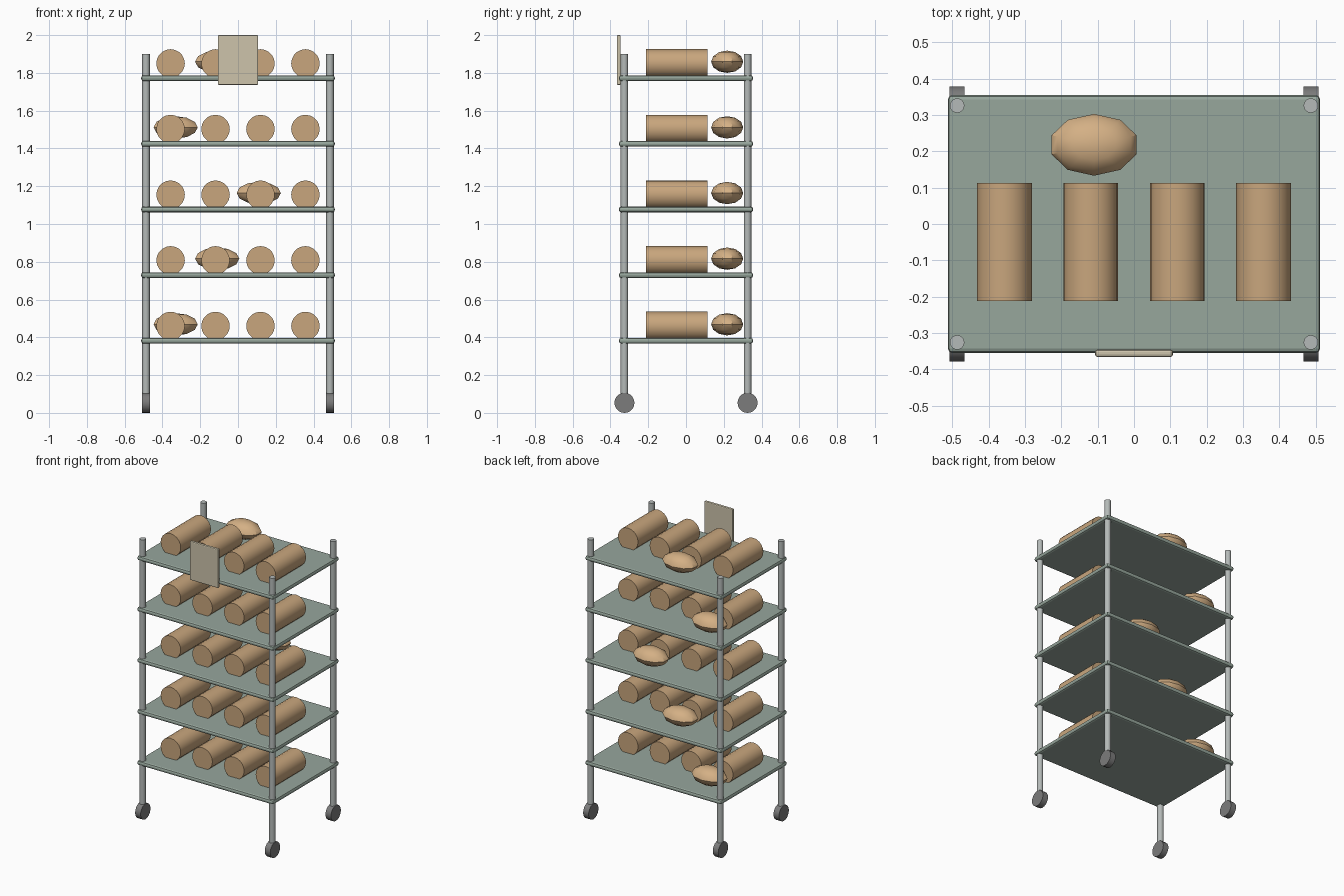
import bpy, math

if "Cube" in bpy.data.objects:
    bpy.data.objects.remove(bpy.data.objects["Cube"])


def material(name, r, g, b):
    m = bpy.data.materials.new(name)
    m.diffuse_color = (r, g, b, 1)
    m.use_nodes = True
    m.node_tree.nodes["Principled BSDF"].inputs["Base Color"].default_value = m.diffuse_color
    return m


STEEL = material("brushed steel", 0.46, 0.49, 0.48)
SHELF = material("grey green shelf", 0.31, 0.385, 0.335)
LOAF = material("loaf crust", 0.58, 0.38, 0.205)
BUN = material("round loaf crust", 0.66, 0.435, 0.235)
RUBBER = material("caster rubber", 0.20, 0.20, 0.20)
CARD = material("sign card", 0.61, 0.55, 0.41)


def finish(name, mat, smooth=True):
    o = bpy.context.object
    o.name = name
    o.data.materials.append(mat)
    if smooth:
        bpy.ops.object.shade_smooth_by_angle(angle=math.radians(40))
    return o


def cylinder(name, mat, loc, radius, length, rot=(0, 0, 0), sides=20):
    bpy.ops.mesh.primitive_cylinder_add(vertices=sides, radius=radius, depth=length,
                                        location=loc, rotation=rot)
    return finish(name, mat)


def rounded_box(name, mat, loc, size, bevel):
    bpy.ops.mesh.primitive_cube_add(size=1, location=loc)
    o = bpy.context.object
    o.scale = size
    bpy.ops.object.transform_apply(location=False, rotation=False, scale=True)
    finish(name, mat, False)
    b = o.modifiers.new("rounded edges", 'BEVEL')
    b.width = bevel
    b.segments = 2


# Corner posts with a caster under each
for sx in (-1, 1):
    for sy in (-1, 1):
        x, y = sx * 0.487, sy * 0.326
        cylinder("post", STEEL, (x, y, 0.995), 0.02, 1.81)
        cylinder("caster", RUBBER, (x, y, 0.053), 0.053, 0.041, (0, math.pi / 2, 0))

for i in range(5):
    z = 0.382 + i * 0.3475
    # Shelf board
    rounded_box("shelf", SHELF, (0, 0, z), (1.025, 0.71, 0.03), 0.012)
    # Row of long loaves, sunk slightly into the board
    for j in range(4):
        cylinder("long_loaf", LOAF, (-0.357 + j * 0.238, -0.05, z + 0.078),
                 0.0755, 0.325, (math.pi / 2, 0, 0))
    # One round loaf at the back, its place shifting shelf by shelf
    bpy.ops.mesh.primitive_uv_sphere_add(segments=10, ring_count=6, radius=1,
                                         location=(-0.33 + 0.22 * (i % 3), 0.218, z + 0.087))
    bpy.context.object.scale = (0.123, 0.085, 0.059)
    bpy.ops.object.transform_apply(location=False, rotation=False, scale=True)
    finish("round_loaf", BUN)

# Price card on the front of the top shelf
rounded_box("sign_card", CARD, (0, -0.356, 1.868), (0.214, 0.02, 0.264), 0.006)
